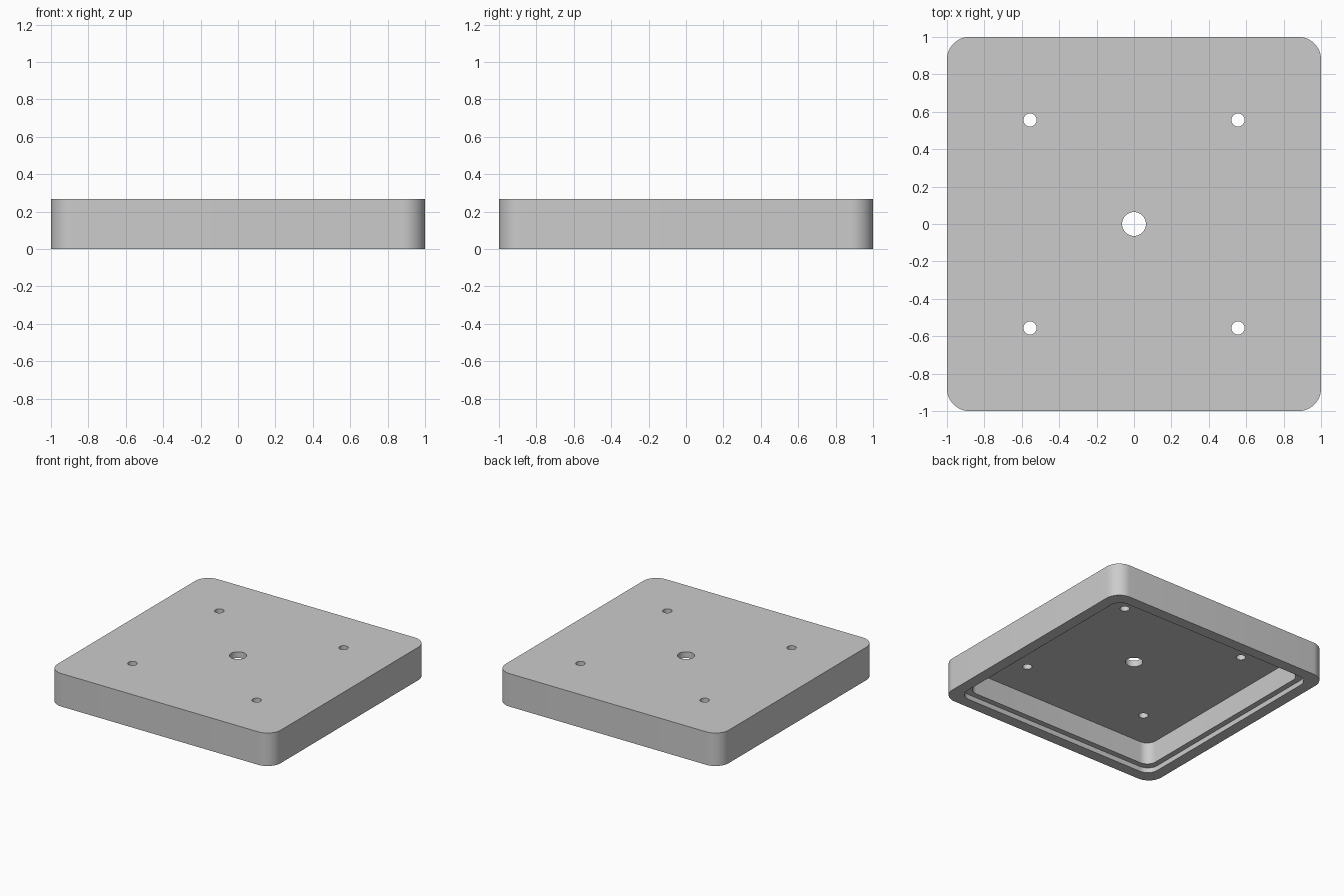
import bpy
import bmesh
import math

old = bpy.data.objects.get("Cube")
if old:
    bpy.data.objects.remove(old, do_unlink=True)

HEIGHT = 0.267
CEILING = 0.217   # underside of the top plate
LEDGE = 0.04      # depth of the stepped rim
BELOW = -0.1      # cutters start below the base

grey = bpy.data.materials.new("light grey")
grey.use_nodes = True
colour = (0.6, 0.6, 0.6, 1)
grey.diffuse_color = colour
grey.node_tree.nodes["Principled BSDF"].inputs["Base Color"].default_value = colour


def prism(name, outline, z0, z1):
    """Extrude a closed outline from z0 to z1."""
    bm = bmesh.new()
    base = bm.faces.new([bm.verts.new((x, y, z0)) for x, y in outline])
    top = bmesh.ops.extrude_face_region(bm, geom=[base])["geom"]
    bmesh.ops.translate(bm, vec=(0, 0, z1 - z0),
                        verts=[v for v in top if isinstance(v, bmesh.types.BMVert)])
    bmesh.ops.recalc_face_normals(bm, faces=bm.faces)
    mesh = bpy.data.meshes.new(name)
    bm.to_mesh(mesh)
    bm.free()
    mesh.materials.append(grey)
    obj = bpy.data.objects.new(name, mesh)
    bpy.context.collection.objects.link(obj)
    return obj


def rounded_square(half, radius, steps=12):
    points = []
    for corner, (sx, sy) in enumerate([(1, 1), (-1, 1), (-1, -1), (1, -1)]):
        for i in range(steps + 1):
            a = math.pi / 2 * (corner + i / steps)
            points.append((sx * (half - radius) + radius * math.cos(a),
                           sy * (half - radius) + radius * math.sin(a)))
    return points


def circle(x, y, radius, steps=40):
    return [(x + radius * math.cos(math.tau * i / steps),
             y + radius * math.sin(math.tau * i / steps)) for i in range(steps)]


# Outer block of the cover
cover = prism("cover", rounded_square(1, 0.12), 0, HEIGHT)

# Hollow underside, stepped rim, centre hole and four screw holes
cutters = [
    prism("cavity_cutter", rounded_square(0.865, 0.08), BELOW, CEILING),
    prism("rim_step_cutter", rounded_square(0.91, 0.09), BELOW, LEDGE),
    prism("centre_hole_cutter", circle(0, 0, 0.064), BELOW, 0.4),
]
for sx in (-1, 1):
    for sy in (-1, 1):
        cutters.append(prism("screw_hole_cutter",
                             circle(sx * 0.556, sy * 0.556, 0.035), BELOW, 0.4))

bpy.ops.object.select_all(action="DESELECT")
bpy.context.view_layer.objects.active = cover
cover.select_set(True)
for cutter in cutters:
    cutter.hide_render = True
    cut = cover.modifiers.new(cutter.name, "BOOLEAN")
    cut.operation = "DIFFERENCE"
    cut.solver = "EXACT"
    cut.object = cutter
    bpy.ops.object.modifier_apply(modifier=cut.name)
for cutter in cutters:
    bpy.data.objects.remove(cutter, do_unlink=True)

bpy.ops.object.shade_smooth_by_angle(angle=math.radians(30))
